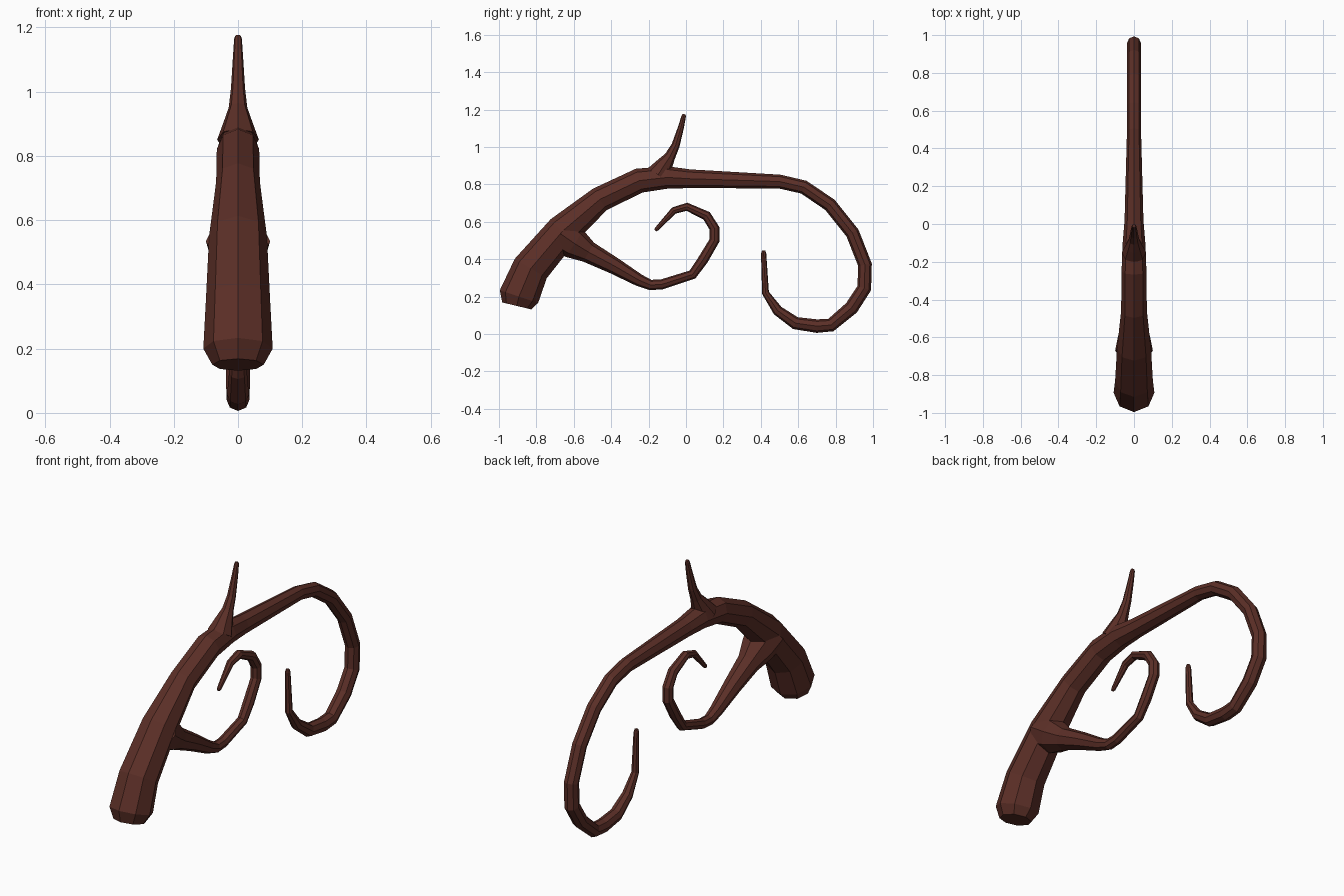
import bpy, bmesh
from math import sin, cos, tau
from mathutils import Vector

if "Cube" in bpy.data.objects:
    bpy.data.objects.remove(bpy.data.objects["Cube"])

bark = bpy.data.materials.new("dark_bark")
bark.diffuse_color = (0.105, 0.028, 0.02, 1)
bark.use_nodes = True
bark.node_tree.nodes["Principled BSDF"].inputs["Base Color"].default_value = bark.diffuse_color


def tube(name, stations, sides=8):
    """Octagonal limb in the YZ plane through (y, z, radius) stations."""
    bm = bmesh.new()
    pts = [Vector((0, y, z)) for y, z, r in stations]
    rings = []
    for i, (p, s) in enumerate(zip(pts, stations)):
        t = Vector((0, 0, 0))
        if i > 0:
            t += (p - pts[i - 1]).normalized()
        if i < len(pts) - 1:
            t += (pts[i + 1] - p).normalized()
        t.normalize()
        n = Vector((0, -t.z, t.y))
        rings.append([bm.verts.new(p + s[2] * (n * cos(tau * k / sides)
                      + Vector((1, 0, 0)) * sin(tau * k / sides))) for k in range(sides)])
    for a, b in zip(rings, rings[1:]):
        for k in range(sides):
            j = (k + 1) % sides
            bm.faces.new((a[k], a[j], b[j], b[k]))
    bm.faces.new(rings[0])
    bm.faces.new(rings[-1])
    bmesh.ops.recalc_face_normals(bm, faces=bm.faces)
    me = bpy.data.meshes.new(name)
    bm.to_mesh(me)
    bm.free()
    me.materials.append(bark)
    ob = bpy.data.objects.new(name, me)
    bpy.context.collection.objects.link(ob)
    return ob


# Main limb: thick cut base, arch, and large hooked end
limb = tube("curled_branch", [
    (-.905, .15, .08), (-.893, .2, .108), (-.83, .35, .1), (-.66, .55, .09),
    (-.46, .72, .068), (-.25, .82, .066), (-.1, .837, .06), (.02, .83, .05),
    (.5, .815, .037), (.63, .785, .037), (.77, .69, .037), (.89, .54, .037),
    (.957, .37, .037), (.953, .245, .038), (.885, .14, .038), (.775, .048, .036),
    (.7, .042, .036), (.585, .058, .034), (.49, .125, .028), (.425, .22, .019),
    (.415, .43, .014), (.415, .445, .009)])

# Inner twig: flared joint, then a small spiral
twig = tube("inner_twig", [
    (-.67, .535, .1), (-.595, .483, .085), (-.52, .437, .058), (-.385, .365, .045),
    (-.25, .287, .033), (-.19, .262, .028), (-.13, .265, .027), (.035, .318, .026),
    (.09, .395, .028), (.152, .5, .027), (.152, .565, .027), (.11, .632, .026),
    (.005, .68, .022), (-.065, .66, .019), (-.158, .56, .011), (-.165, .553, .007)])

# Upright thorn on top of the arch
thorn = tube("thorn", [
    (-.15, .85, .065), (-.115, .905, .045), (-.085, .95, .029), (-.055, 1.01, .022),
    (-.027, 1.105, .016), (-.012, 1.165, .012), (-.01, 1.175, .008)])

# Fuse the limbs into one surface
for part in (twig, thorn):
    mod = limb.modifiers.new("fuse", 'BOOLEAN')
    mod.operation = 'UNION'
    mod.solver = 'EXACT'
    mod.object = part
fused = bpy.data.meshes.new_from_object(
    limb.evaluated_get(bpy.context.evaluated_depsgraph_get()))
limb.modifiers.clear()
limb.data = fused
for part in (twig, thorn):
    bpy.data.objects.remove(part)
